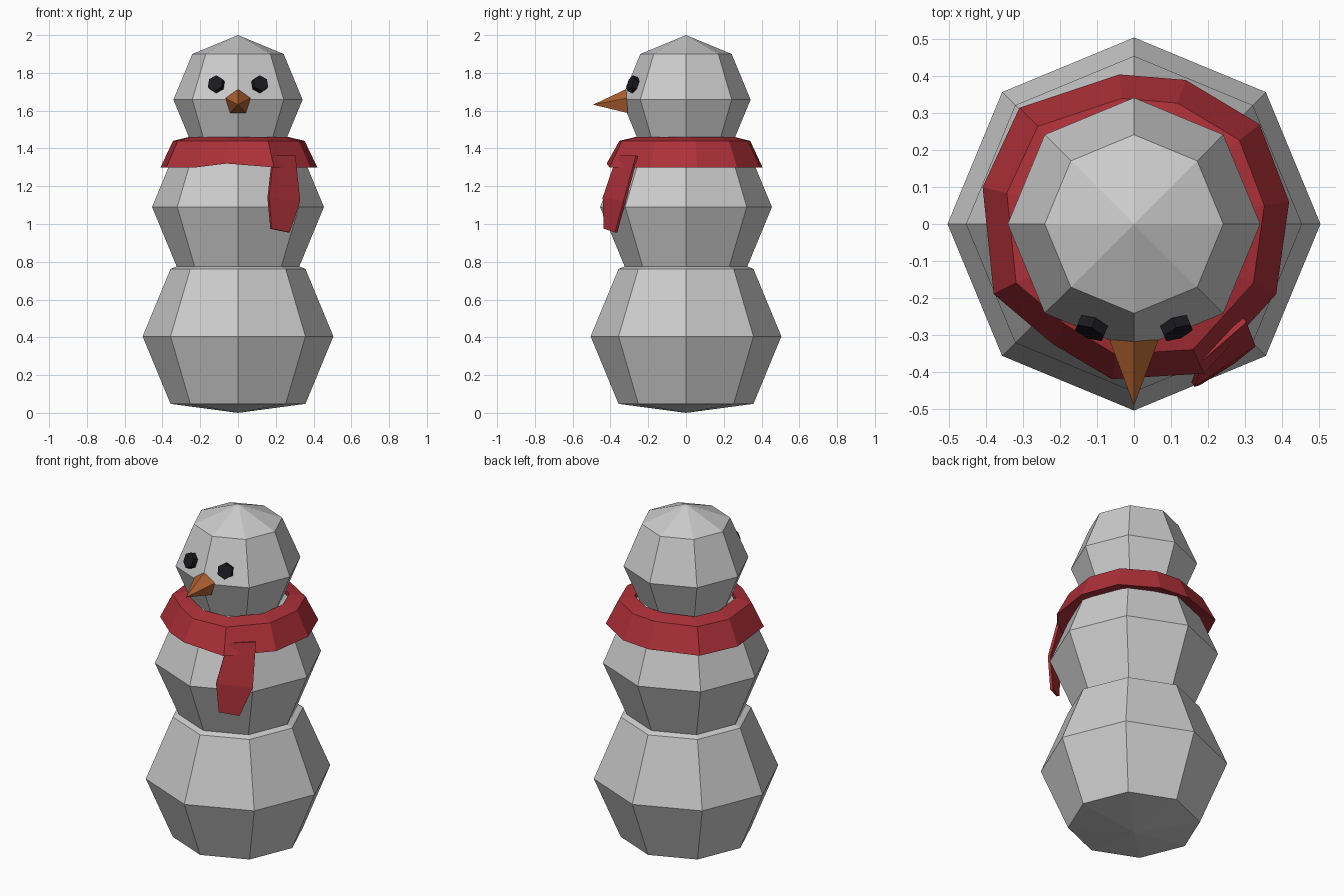
import bpy, bmesh
from math import radians, sin, cos
from mathutils import Matrix, Vector

if "Cube" in bpy.data.objects:
    bpy.data.objects.remove(bpy.data.objects["Cube"])


def material(name, rgb):
    m = bpy.data.materials.new(name)
    m.diffuse_color = (*rgb, 1)
    m.use_nodes = True
    m.node_tree.nodes["Principled BSDF"].inputs["Base Color"].default_value = m.diffuse_color
    return m


def add_object(name, bm, mat=None):
    bmesh.ops.recalc_face_normals(bm, faces=bm.faces)
    mesh = bpy.data.meshes.new(name)
    bm.to_mesh(mesh)
    bm.free()
    ob = bpy.data.objects.new(name, mesh)
    bpy.context.collection.objects.link(ob)
    if mat:
        mesh.materials.append(mat)
    return ob


def ball(name, z, r, floor=None):
    bm = bmesh.new()
    bmesh.ops.create_uvsphere(bm, u_segments=8, v_segments=4, radius=r,
                              matrix=Matrix.Translation((0, 0, z)))
    if floor is not None:
        for v in bm.verts:
            v.co.z = max(v.co.z, floor)
    return add_object(name, bm)


def cone(name, sides, r1, r2, depth, matrix, mat):
    bm = bmesh.new()
    bmesh.ops.create_cone(bm, cap_ends=True, segments=sides, radius1=r1,
                          radius2=r2, depth=depth, matrix=matrix)
    return add_object(name, bm, mat)


red = material("scarf_red", (0.42, 0.03, 0.04))
orange = material("nose_orange", (0.42, 0.12, 0.03))
black = material("eye_black", (0.01, 0.01, 0.015))

# Stacked snowballs, the lowest with a flattened underside
ball("lower_body", 0.405, 0.505, 0.0)
ball("upper_body", 1.09, 0.455)
ball("head", 1.658, 0.342)

# Eyes lie on the two front faces of the head
for side, name in ((-1, "left_eye"), (1, "right_eye")):
    a, tilt = radians(22.5), radians(20.9)
    n = Vector((side * sin(a) * cos(tilt), -cos(a) * cos(tilt), sin(tilt)))
    m = (Matrix.Translation((side * 0.115, -0.282, 1.74))
         @ n.to_track_quat('Z', 'Y').to_matrix().to_4x4())
    cone(name, 6, 0.045, 0.045, 0.03, m, black)

# Carrot nose
cone("nose", 5, 0.07, 0, 0.18,
     Matrix.Translation((0, -0.402, 1.638)) @ Matrix.Rotation(radians(94), 4, 'X'),
     orange)

# Scarf collar: irregular outline swept through a four-point section
outline = [(-0.04, 0.405), (0.14, 0.39), (0.34, 0.27), (0.42, 0.06),
           (0.385, -0.19), (0.19, -0.405), (-0.06, -0.42), (-0.22, -0.325),
           (-0.38, -0.19), (-0.41, 0.10), (-0.31, 0.315)]
section = [(1.0, 1.30), (0.84, 1.44), (0.64, 1.46), (0.64, 1.34)]
bm = bmesh.new()
rings = [[bm.verts.new((x * s, y * s, z)) for x, y in outline] for s, z in section]
count = len(outline)
for k, ring in enumerate(rings):
    upper = rings[(k + 1) % len(rings)]
    for i in range(count):
        j = (i + 1) % count
        bm.faces.new((ring[i], ring[j], upper[j], upper[i]))
rings[0][6].co.z = 1.32
add_object("scarf_collar", bm, red)

# Hanging scarf end
left = [(0.185, -0.36, 1.36), (0.16, -0.435, 1.14), (0.175, -0.43, 0.975)]
right = [(0.30, -0.26, 1.36), (0.325, -0.325, 1.12), (0.27, -0.37, 0.955)]
bm = bmesh.new()
pairs = [(bm.verts.new(p), bm.verts.new(q)) for p, q in zip(left, right)]
for (a, b), (c, d) in zip(pairs, pairs[1:]):
    bm.faces.new((a, b, d, c))
tail = add_object("scarf_end", bm, red)
thick = tail.modifiers.new("thickness", 'SOLIDIFY')
thick.thickness = 0.015
thick.offset = 0
